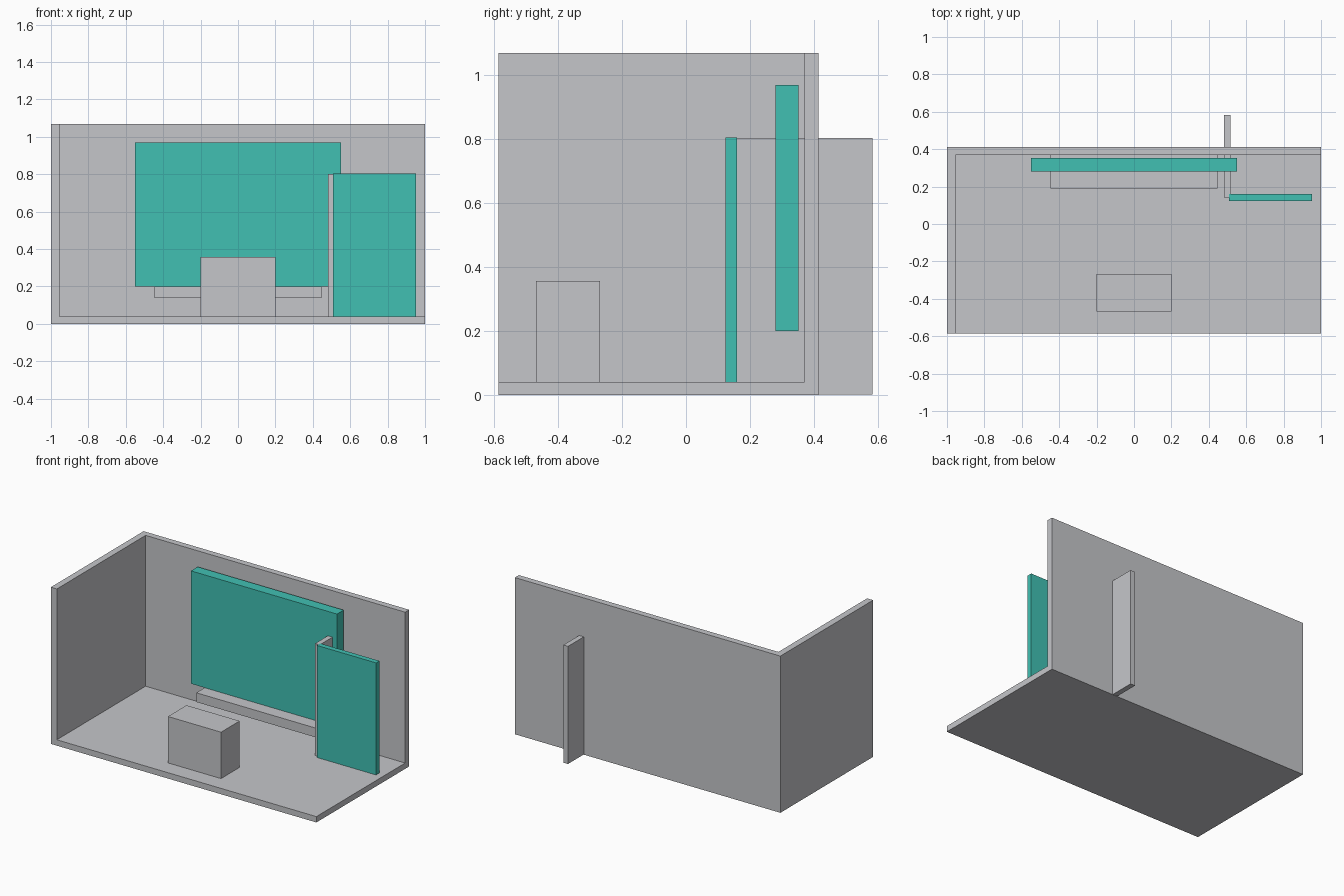
import bpy
import bmesh
from mathutils import Vector

cube = bpy.data.objects.get("Cube")
if cube:
    bpy.data.objects.remove(cube, do_unlink=True)


def make_material(name, color):
    mat = bpy.data.materials.new(name)
    mat.use_nodes = True
    mat.diffuse_color = color
    mat.node_tree.nodes["Principled BSDF"].inputs["Base Color"].default_value = color
    return mat


grey = make_material("light grey", (0.56, 0.565, 0.59, 1))
teal = make_material("teal", (0.053, 0.53, 0.45, 1))


def box(name, low, high, mat):
    """Flat-faced box spanning two opposite corners."""
    low, high = Vector(low), Vector(high)
    size = high - low
    bm = bmesh.new()
    bmesh.ops.create_cube(bm, size=1)
    bmesh.ops.scale(bm, vec=size, verts=bm.verts)
    mesh = bpy.data.meshes.new(name)
    bm.to_mesh(mesh)
    bm.free()
    mesh.materials.append(mat)
    obj = bpy.data.objects.new(name, mesh)
    obj.location = (low + high) / 2
    bpy.context.collection.objects.link(obj)
    return obj


# Room shell: the walls stand on the ground around the floor slab
FRONT, BACK, INNER = -0.585, 0.413, 0.37
SIDE, FLOOR, TOP = -0.955, 0.04, 1.067
box("floor", (SIDE, FRONT, 0), (1, INNER, FLOOR), grey)
box("back_wall", (SIDE, INNER, 0), (1, BACK, TOP), grey)
box("right_wall", (-1, FRONT, 0), (SIDE, BACK, TOP), grey)

# Screen and the low shelf beneath it
box("screen", (-0.55, 0.28, 0.2), (0.55, 0.352, 0.968), teal)
box("shelf", (-0.447, 0.19, 0.137), (0.447, INNER, 0.2), grey)

# Counter near the front
box("counter", (-0.2, -0.468, FLOOR), (0.2, -0.268, 0.356), grey)

# Partition running through the back wall, with a panel across its front end
box("partition", (0.481, 0.142, 0.001), (0.516, 0.583, 0.802), grey)
box("partition_panel", (0.508, 0.124, 0.002), (0.953, 0.16, 0.803), teal)
